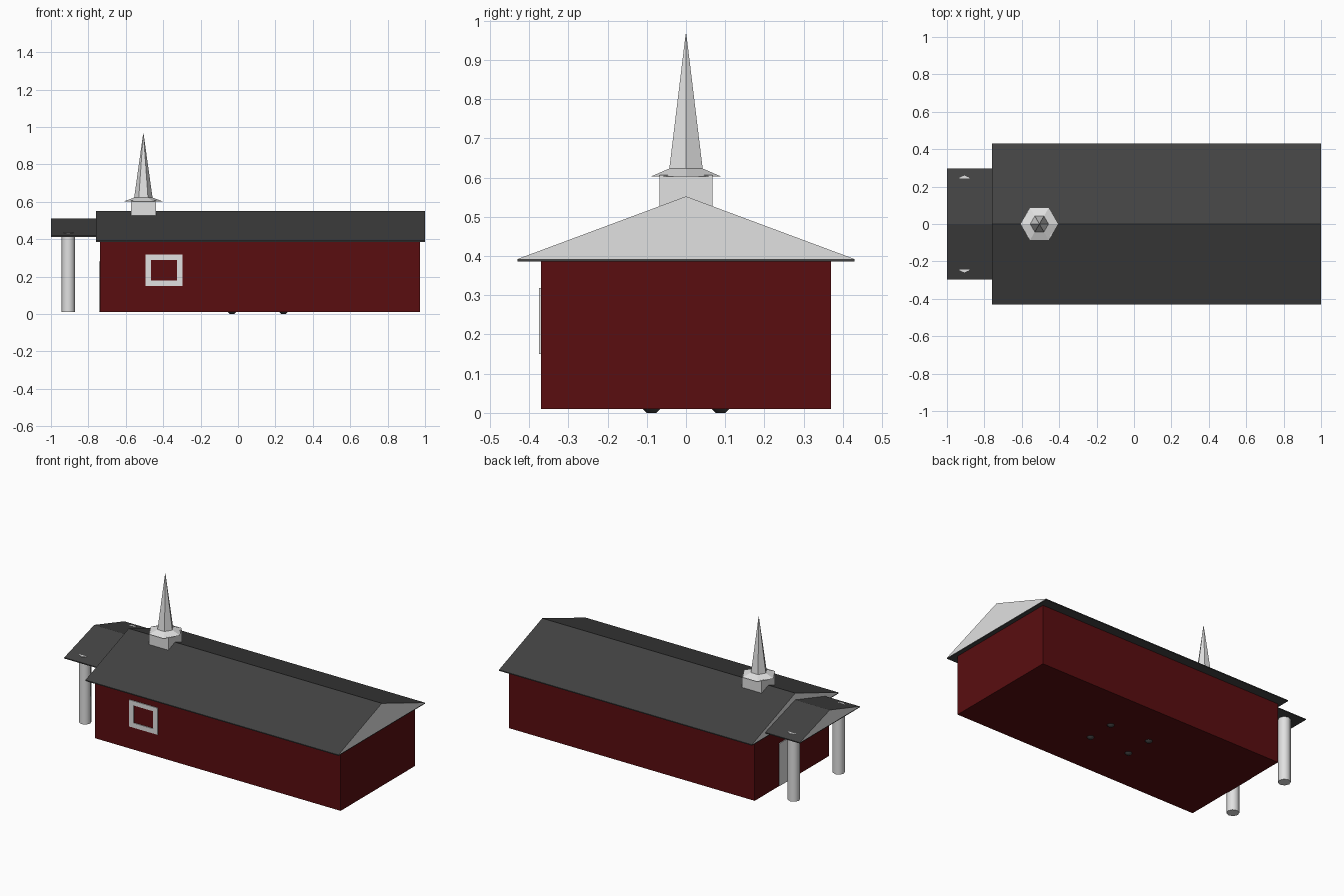
import bpy, bmesh, math

if "Cube" in bpy.data.objects:
    bpy.data.objects.remove(bpy.data.objects["Cube"])


def material(name, r, g, b):
    m = bpy.data.materials.new(name)
    m.diffuse_color = (r, g, b, 1)
    m.use_nodes = True
    m.node_tree.nodes["Principled BSDF"].inputs["Base Color"].default_value = m.diffuse_color
    return m


RED = material("barn red", 0.1, 0.004, 0.005)
WHITE = material("white trim", 0.75, 0.75, 0.75)
DARK = material("dark roof", 0.055, 0.055, 0.055)


def make(name, bm, mats, smooth=None):
    bmesh.ops.recalc_face_normals(bm, faces=bm.faces)
    me = bpy.data.meshes.new(name)
    bm.to_mesh(me)
    bm.free()
    for m in mats:
        me.materials.append(m)
    ob = bpy.data.objects.new(name, me)
    bpy.context.collection.objects.link(ob)
    if smooth:
        bpy.ops.object.select_all(action='DESELECT')
        ob.select_set(True)
        bpy.context.view_layer.objects.active = ob
        bpy.ops.object.shade_smooth_by_angle(angle=math.radians(smooth))
    return ob


def box(name, x0, x1, y0, y1, z0, z1, mat):
    bm = bmesh.new()
    bmesh.ops.create_cube(bm, size=1)
    for v in bm.verts:
        v.co = (x0 + (v.co.x + .5) * (x1 - x0), y0 + (v.co.y + .5) * (y1 - y0),
                z0 + (v.co.z + .5) * (z1 - z0))
    return make(name, bm, [mat])


def lathe(name, x, y, rings, sides, mat, smooth=None):
    """Stack of (radius, z) rings around a vertical axis."""
    bm = bmesh.new()
    loops = []
    for r, z in rings:
        loops.append([bm.verts.new((x + r * math.cos(i * math.tau / sides),
                                    y + r * math.sin(i * math.tau / sides), z))
                      for i in range(sides)])
    for a, b in zip(loops, loops[1:]):
        for i in range(sides):
            j = (i + 1) % sides
            bm.faces.new((a[i], a[j], b[j], b[i]))
    bm.faces.new(loops[0])
    bm.faces.new(loops[-1])
    return make(name, bm, [mat], smooth)


def gable_roof(name, x0, x1, half, z0, z1):
    """Dark prism whose end triangles are white, on a thin dark eave slab."""
    bm = bmesh.new()
    ends = [[bm.verts.new((x, y, z)) for y, z in ((-half, z0), (half, z0), (0, z1))]
            for x in (x0, x1)]
    for e in ends:
        bm.faces.new(e).material_index = 1
    for i in range(3):
        j = (i + 1) % 3
        bm.faces.new((ends[0][i], ends[0][j], ends[1][j], ends[1][i]))
    make(name, bm, [DARK, WHITE])
    box(name + "_eave", x0, x1, -half, half, z0 - .006, z0, DARK)


# Walls and main roof
box("walls", -.737, .973, -.37, .37, .01, .388, RED)
gable_roof("main_roof", -.76, 1, .43, .392, .552)

# Porch roof and columns
gable_roof("porch_roof", -1, -.737, .298, .419, .51)
for side in (-1, 1):
    lathe(f"porch_column_{side}", -.907, side * .223, [(.036, .01), (.036, .436)], 8, WHITE, 50)

# Steeple: square base, six-sided flared spire
box("steeple_base", -.573, -.438, -.067, .067, .5, .606, WHITE)
lathe("steeple_spire", -.506, 0, [(.102, .603), (.049, .623), (.001, .966)], 6, WHITE)

# Window frame on the front wall
for n, (x0, x1, z0, z1) in enumerate(((-.495, -.465, .15, .318), (-.327, -.297, .15, .318),
                                      (-.465, -.327, .15, .18), (-.465, -.327, .29, .318))):
    box(f"window_frame_{n}", x0, x1, -.375, -.369, z0, z1, WHITE)

# Door on the porch end
box("door", -.742, -.736, -.07, .13, .012, .28, WHITE)

# Small feet under the floor
for x in (-.033, .243):
    for y in (-.088, .088):
        lathe(f"foot_{x}_{y}", x, y, [(.012, 0), (.024, .012)], 8, DARK, 60)
